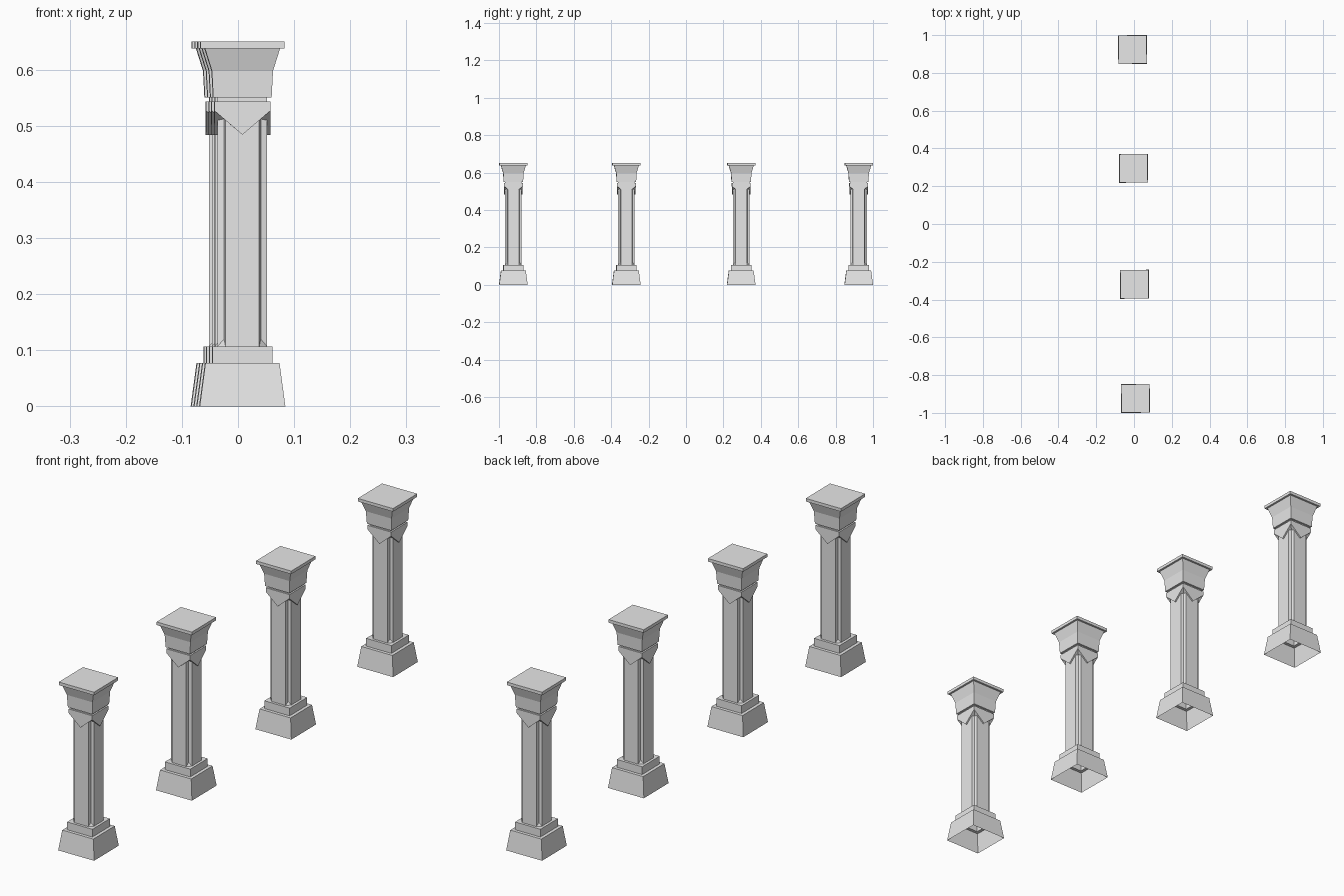
import bpy, math
from mathutils import Matrix

if "Cube" in bpy.data.objects:
    bpy.data.objects.remove(bpy.data.objects["Cube"])

stone = bpy.data.materials.new("grey_stone")
stone.diffuse_color = (0.8, 0.8, 0.8, 1)
stone.use_nodes = True
stone.node_tree.nodes["Principled BSDF"].inputs["Base Color"].default_value = stone.diffuse_color


def make_mesh(name, verts, faces):
    mesh = bpy.data.meshes.new(name)
    mesh.from_pydata(verts, [], faces)
    mesh.materials.append(stone)
    return mesh


def loft(name, rings, close_top=False):
    """Skin a list of equal-length outlines; the ends stay open unless capped."""
    n = len(rings[0])
    verts = [v for ring in rings for v in ring]
    faces = [(r * n + i, r * n + (i + 1) % n, (r + 1) * n + (i + 1) % n, (r + 1) * n + i)
             for r in range(len(rings) - 1) for i in range(n)]
    if close_top:
        faces.append(tuple(range((len(rings) - 1) * n, len(rings) * n)))
    return make_mesh(name, verts, faces)


def square(h, z):
    return [(-h, -h, z), (h, -h, z), (h, h, z), (-h, h, z)]


def quarter_turns(points):
    """Repeat points around z four times, counter-clockwise."""
    out = []
    for k in range(4):
        c, s = [(1, 0), (0, 1), (-1, 0), (0, -1)][k]
        out += [(c * x - s * y, s * x + c * y, z) for x, y, z in points]
    return out


# Hollow stepped base, open underneath
base = loft("base", [square(h, z) for h, z in
            [(0.0763, 0), (0.066, 0.077), (0.0537, 0.077), (0.0537, 0.107), (0.03, 0.107)]])

# Shaft with a notch running up each corner
A, B, C = 0.0300, 0.0440, 0.0328
shaft = loft("shaft", [quarter_turns([(B, -A, z), (B, A, z), (C, C, z)])
                       for z in (0.107, 0.535)])

# Sloped stops at the foot of the notches
stop_verts = quarter_turns([(B, A, 0.107), (A, B, 0.107), (C, C, 0.12)])
stops = make_mesh("notch_stops", stop_verts, [(3 * k, 3 * k + 1, 3 * k + 2) for k in range(4)])

# Collar with a pointed drop on every side and a folded underside
H, TIP, EAVE, TOP = 0.05, 0.484, 0.527, 0.543
cv = quarter_turns([(H, -H, EAVE), (H, 0, TIP), (H, -H, TOP)]) + [(0, 0, TIP)]
cf = [(2, 5, 8, 11)]
for k in range(4):
    a, m, t = 3 * k, 3 * k + 1, 3 * k + 2
    b, u = 3 * ((k + 1) % 4), 3 * ((k + 1) % 4) + 2
    cf += [(a, m, b, u, t), (a, 12, m), (m, 12, b)]
collar = make_mesh("collar", cv, cf)

# Recessed neck, flared bell and top slab
capital = loft("capital", [square(h, z) for h, z in
               [(0.044, 0.543), (0.044, 0.55), (0.052, 0.55), (0.0545, 0.598),
                (0.067, 0.638), (0.0748, 0.638), (0.0748, 0.65)]], close_top=True)

# Row of four columns
angle = math.radians(0.46)
centres = [(0.0075, -0.9232), (0.0025, -0.319), (-0.0025, 0.295), (-0.0075, 0.9232)]
for i, (x, y) in enumerate(centres, 1):
    for mesh in (base, shaft, stops, collar, capital):
        ob = bpy.data.objects.new(f"{mesh.name}_{i}", mesh)
        ob.matrix_world = Matrix.Translation((x, y, 0)) @ Matrix.Rotation(angle, 4, 'Z')
        bpy.context.collection.objects.link(ob)
